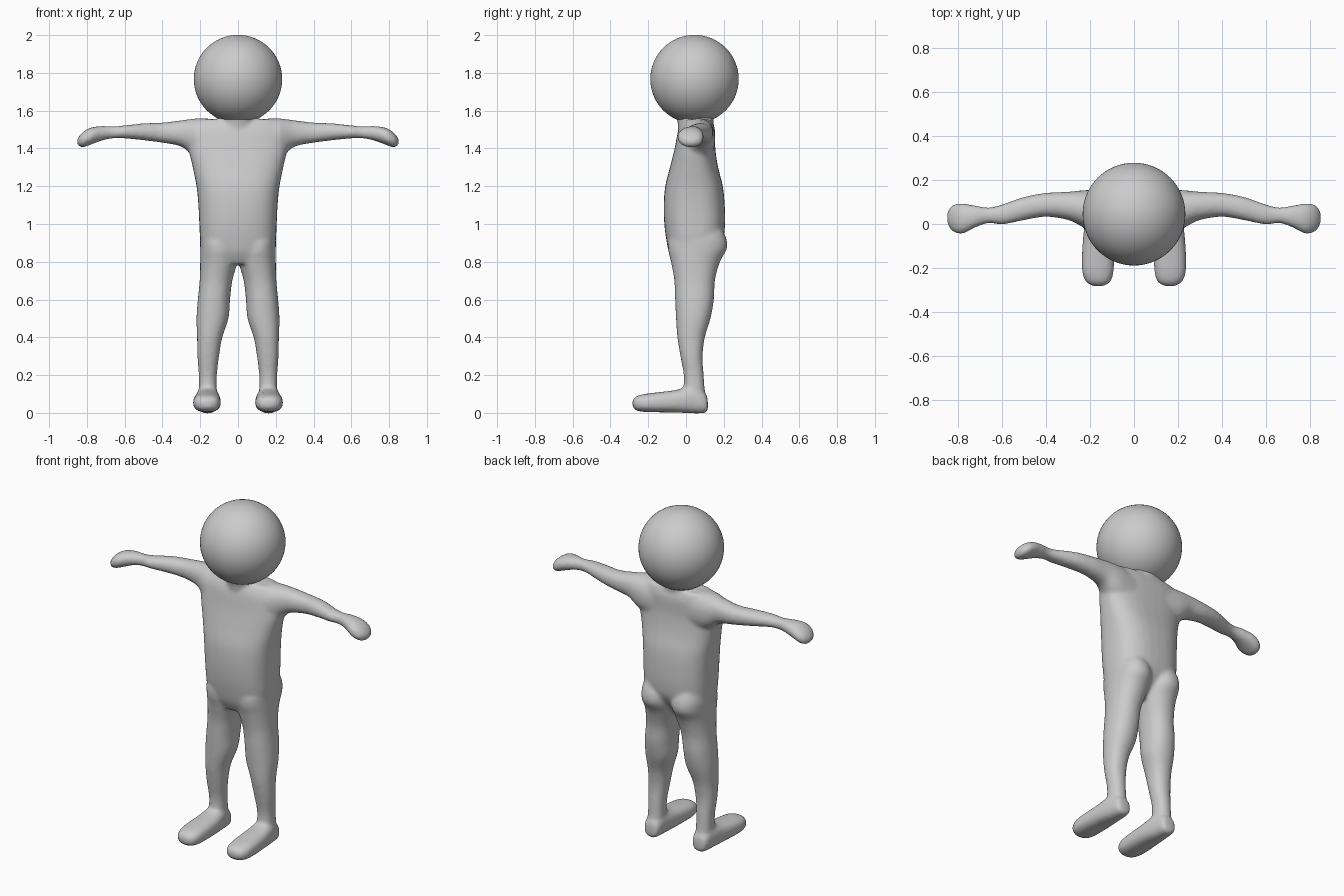
import bpy, bmesh, math


def spline(rows, steps=4):
    """Catmull-Rom in-between rings for a list of equal-length rows."""
    out = []
    for i in range(len(rows) - 1):
        quad = (rows[max(i - 1, 0)], rows[i], rows[i + 1], rows[min(i + 2, len(rows) - 1)])
        for k in range(steps):
            t = k / steps
            out.append([0.5 * (2 * b + (c - a) * t + (2 * a - 5 * b + 4 * c - d) * t * t
                               + (3 * b - a - 3 * c + d) * t ** 3) for a, b, c, d in zip(*quad)])
    return out + [list(rows[-1])]


def loft(bm, rows, axis, side=1, power=2.2, n=32):
    """Rows: position along axis, then min/max of the two other axes in xyz order."""
    others = [i for i in range(3) if i != axis]
    rings = []
    for p, a0, a1, b0, b1 in spline(rows):
        ring = []
        for k in range(n):
            t = 2 * math.pi * k / n
            c, s = math.cos(t), math.sin(t)
            co = [0, 0, 0]
            co[axis] = p
            co[others[0]] = (a0 + a1) / 2 + (a1 - a0) / 2 * math.copysign(abs(c) ** (2 / power), c)
            co[others[1]] = (b0 + b1) / 2 + (b1 - b0) / 2 * math.copysign(abs(s) ** (2 / power), s)
            co[0] *= side
            ring.append(bm.verts.new(co))
        rings.append(ring)
    faces = [bm.faces.new(rings[0]), bm.faces.new(rings[-1])]
    for r, q in zip(rings, rings[1:]):
        faces += [bm.faces.new((r[k], r[(k + 1) % n], q[(k + 1) % n], q[k])) for k in range(n)]
    bmesh.ops.recalc_face_normals(bm, faces=faces)


bm = bmesh.new()

# Torso and flared neck
loft(bm, [(0.79, -0.13, 0.13, -0.06, 0.10), (0.85, -0.18, 0.18, -0.09, 0.15),
          (0.92, -0.20, 0.20, -0.105, 0.195), (1.0, -0.205, 0.205, -0.115, 0.207),
          (1.1, -0.21, 0.21, -0.118, 0.205), (1.2, -0.22, 0.22, -0.11, 0.195),
          (1.3, -0.24, 0.24, -0.085, 0.17), (1.4, -0.26, 0.26, -0.06, 0.155),
          (1.5, -0.25, 0.25, -0.04, 0.153), (1.555, -0.21, 0.21, -0.01, 0.135)], 2, power=2.6)
loft(bm, [(1.46, -0.10, 0.10, -0.04, 0.14), (1.54, -0.09, 0.09, -0.045, 0.145),
          (1.61, -0.11, 0.11, -0.07, 0.16)], 2)

for side in (1, -1):
    # Arm and mitten hand
    loft(bm, [(0.10, 0.0, 0.15, 1.32, 1.555), (0.2, -0.025, 0.155, 1.34, 1.56),
              (0.25, -0.005, 0.152, 1.37, 1.556), (0.3, 0.018, 0.147, 1.41, 1.549),
              (0.4, 0.033, 0.142, 1.43, 1.537), (0.5, 0.017, 0.124, 1.443, 1.533),
              (0.6, -0.003, 0.09, 1.453, 1.522), (0.66, 0.004, 0.075, 1.453, 1.517),
              (0.72, -0.015, 0.084, 1.442, 1.519), (0.78, -0.045, 0.094, 1.42, 1.51),
              (0.82, -0.038, 0.09, 1.406, 1.488), (0.843, -0.015, 0.07, 1.412, 1.463),
              (0.852, 0.015, 0.045, 1.428, 1.446)], 0, side)
    # Leg with buttock
    loft(bm, [(0.99, 0.05, 0.17, 0.02, 0.18), (0.93, 0.006, 0.198, -0.08, 0.212),
              (0.87, 0.0, 0.20, -0.095, 0.218), (0.8, 0.003, 0.20, -0.08, 0.18),
              (0.7, 0.03, 0.203, -0.062, 0.153), (0.6, 0.042, 0.213, -0.058, 0.148),
              (0.5, 0.05, 0.22, -0.053, 0.13), (0.4, 0.083, 0.217, -0.046, 0.10),
              (0.3, 0.10, 0.215, -0.03, 0.088), (0.2, 0.112, 0.208, -0.012, 0.094),
              (0.12, 0.112, 0.208, -0.013, 0.10), (0.05, 0.112, 0.208, -0.01, 0.105)], 2, side)
    # Foot
    loft(bm, [(0.116, 0.14, 0.18, 0.02, 0.06), (0.105, 0.115, 0.205, 0.0, 0.10),
              (0.05, 0.105, 0.217, -0.003, 0.14), (0.0, 0.098, 0.225, -0.001, 0.135),
              (-0.06, 0.092, 0.232, 0.002, 0.12), (-0.15, 0.09, 0.238, 0.003, 0.109),
              (-0.22, 0.093, 0.236, 0.005, 0.10), (-0.265, 0.108, 0.218, 0.013, 0.087),
              (-0.284, 0.14, 0.185, 0.035, 0.065)], 1, side, 2.5)

mesh = bpy.data.meshes.new("body")
bm.to_mesh(mesh)
bm.free()
body = bpy.data.objects.new("body", mesh)
bpy.context.collection.objects.link(body)

# Fuse the parts into one soft skin
remesh = body.modifiers.new("fuse", 'REMESH')
remesh.mode = 'VOXEL'
remesh.voxel_size = 0.01
remesh.use_smooth_shade = True
smooth = body.modifiers.new("soften", 'SMOOTH')
smooth.factor = 0.5
smooth.iterations = 10

# Head
bpy.ops.mesh.primitive_uv_sphere_add(segments=64, ring_count=32, radius=0.234,
                                     location=(0, 0.045, 1.767))
bpy.context.object.name = "head"
bpy.ops.object.shade_smooth()
